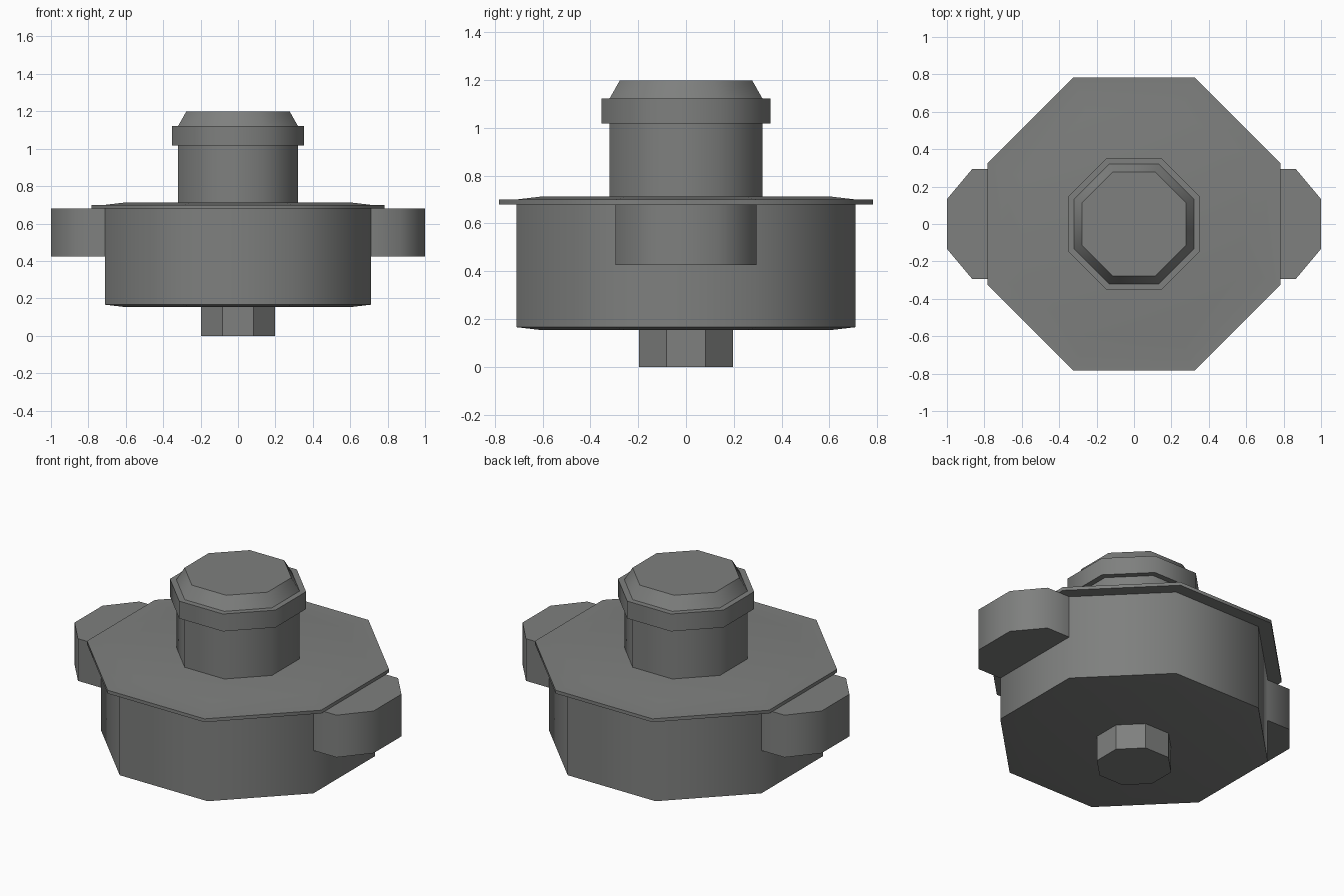
import bpy, bmesh, math

if "Cube" in bpy.data.objects:
    bpy.data.objects.remove(bpy.data.objects["Cube"])

grey = bpy.data.materials.new("mid grey")
grey.diffuse_color = (0.21, 0.215, 0.21, 1)
grey.use_nodes = True
grey.node_tree.nodes["Principled BSDF"].inputs["Base Color"].default_value = grey.diffuse_color


def finish(name, bm, smooth):
    bmesh.ops.recalc_face_normals(bm, faces=bm.faces)
    me = bpy.data.meshes.new(name)
    bm.to_mesh(me)
    bm.free()
    me.materials.append(grey)
    ob = bpy.data.objects.new(name, me)
    bpy.context.collection.objects.link(ob)
    if smooth:
        bpy.ops.object.select_all(action='DESELECT')
        ob.select_set(True)
        bpy.context.view_layer.objects.active = ob
        bpy.ops.object.shade_smooth_by_angle(angle=math.radians(55))
    return ob


def octagon_stack(name, profile, smooth=True):
    """Closed octagonal solid from (apothem, z) pairs, flats facing the axes."""
    bm = bmesh.new()
    rings = []
    for a, z in profile:
        r = a / math.cos(math.pi / 8)
        angles = [math.pi / 8 + i * math.pi / 4 for i in range(8)]
        rings.append([bm.verts.new((r * math.cos(t), r * math.sin(t), z)) for t in angles])
    for lo, hi in zip(rings, rings[1:]):
        for i in range(8):
            j = (i + 1) % 8
            bm.faces.new((lo[i], lo[j], hi[j], hi[i]))
    bm.faces.new(rings[0])
    bm.faces.new(rings[-1])
    return finish(name, bm, smooth)


def ear(name, side):
    """Side lug growing out of a flat of the body."""
    outline = [(0.70, -0.294), (0.865, -0.294), (1.0, -0.133),
               (1.0, 0.133), (0.865, 0.294), (0.70, 0.294)]
    bm = bmesh.new()
    lo, hi = ([bm.verts.new((side * x, y, z)) for x, y in outline] for z in (0.425, 0.68))
    for i in range(6):
        j = (i + 1) % 6
        bm.faces.new((lo[i], lo[j], hi[j], hi[i]))
    bm.faces.new(lo)
    bm.faces.new(hi)
    return finish(name, bm, True)


# Bottom plug
octagon_stack("bottom_plug", [(0.197, 0), (0.197, 0.16)], smooth=False)

# Main housing with bevelled rims and overhanging flange
octagon_stack("housing", [(0.60, 0.153), (0.71, 0.166), (0.71, 0.68), (0.783, 0.68),
                          (0.783, 0.70), (0.71, 0.70), (0.60, 0.713)])

# Neck, collar and tapered cap
octagon_stack("neck", [(0.32, 0.705), (0.32, 1.017), (0.353, 1.017), (0.353, 1.122),
                       (0.32, 1.122), (0.277, 1.198)])

# Side ears
ear("right_ear", 1)
ear("left_ear", -1)
